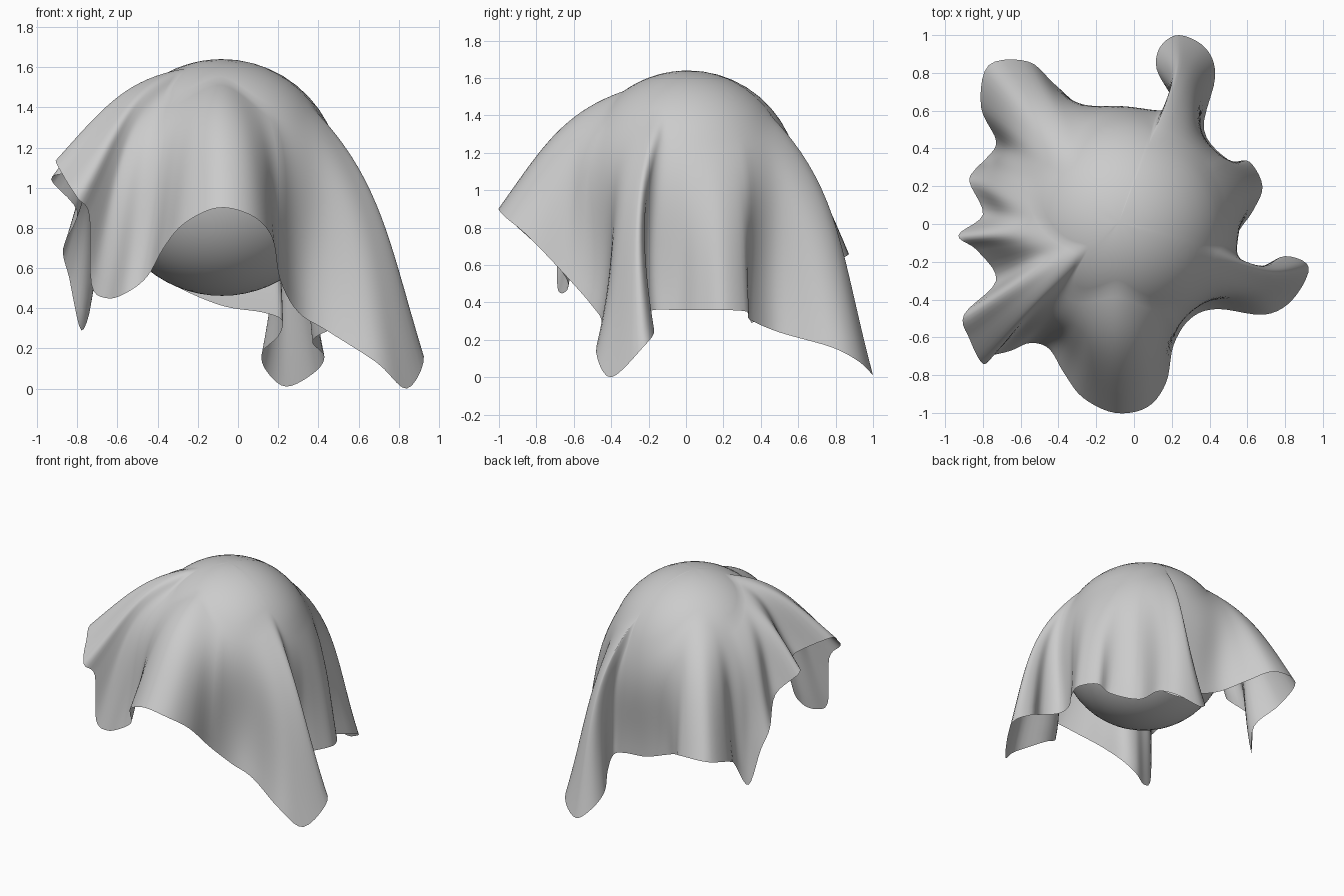
import bpy, bmesh, math
from mathutils import Vector

if "Cube" in bpy.data.objects:
    bpy.data.objects.remove(bpy.data.objects["Cube"])

C = Vector((-0.08, 0.01, 1.048))  # ball centre
R = 0.586
RC = R + 0.006                    # cloth rests just outside the ball

# Hem of the cloth, clockwise seen from above, starting at the right side
HEM = [
    (.50, .34, .31), (.61, .33, .35), (.68, .20, .36), (.63, .07, .36), (.55, -.05, .36),
    (.54, -.17, .36), (.66, -.23, .33), (.80, -.17, .25), (.925, -.23, .16), (.84, -.40, 0),
    (.69, -.48, .13), (.44, -.45, .29), (.30, -.50, .38), (.21, -.64, .54), (.17, -.84, .75),
    (.07, -.97, .86), (-.10, -1.0, .90), (-.27, -.92, .82), (-.37, -.79, .70), (-.45, -.66, .56),
    (-.55, -.63, .48), (-.65, -.67, .45), (-.73, -.69, .52), (-.74, -.69, .86), (-.80, -.74, .95),
    (-.87, -.61, 1.06), (-.90, -.48, 1.14), (-.73, -.30, 1.05), (-.83, -.14, 1.07), (-.93, -.06, 1.04),
    (-.80, .05, .88), (-.87, .22, .70), (-.84, .29, .55), (-.78, .35, .29), (-.73, .44, .46),
    (-.81, .62, .58), (-.77, .84, .65), (-.56, .86, .65), (-.42, .74, .58), (-.27, .62, .49),
    (-.07, .59, .41), (.12, .57, .38), (.22, .57, .34), (.20, .67, .26), (.12, .82, .18),
    (.14, .94, .09), (.24, 1.0, .01), (.38, .93, .08), (.43, .78, .16), (.37, .50, .24),
]
# Pinched folds: hem index at the middle, half width, axis start, axis direction
PINCH = [(8.3, 4.5, Vector((.5, -.30, 0)), Vector((1, -.05, 0)).normalized()),
         (45.8, 4.5, Vector((.28, .35, 0)), Vector((0, 1, 0)))]


def catmull(a, b, c, d, t):
    return 0.5 * (2 * b + (c - a) * t + (2 * a - 5 * b + 4 * c - d) * t * t
                  + (3 * b - a - 3 * c + d) * t ** 3)


def smooth(vals, passes):
    n = len(vals)
    for _ in range(passes):
        vals = [(vals[i - 1] + 2 * vals[i] + vals[(i + 1) % n]) / 4 for i in range(n)]
    return vals


# Resample the hem as a smooth closed curve
SUB = 5
pts = [Vector(p) for p in HEM]
n = len(pts)
hem = [catmull(pts[i - 1], pts[i], pts[(i + 1) % n], pts[(i + 2) % n], k / SUB)
       for i in range(n) for k in range(SUB)]
N = len(hem)

# Angle where each strand leaves the ball, smoothed so strands keep their order
ang = [math.atan2(p.y - C.y, p.x - C.x) for p in hem]
for i in range(1, N):
    while ang[i] - ang[i - 1] > math.pi:
        ang[i] -= math.tau
    while ang[i] - ang[i - 1] < -math.pi:
        ang[i] += math.tau
trend = [math.tau * i / N for i in range(N)]
dev = smooth([a + t for a, t in zip(ang, trend)], 110)
phi = [d - t for d, t in zip(dev, trend)]
for i in range(1, N):
    phi[i] = min(phi[i], phi[i - 1] - 0.002)

# Elevation where each strand leaves the ball, raised where the cloth spreads wide
elev, spread = [], []
for p in hem:
    q = p - C
    r = math.hypot(q.x, q.y)
    w = max(0, min(1, (r - 0.62) / 0.33))
    spread.append(w)
    elev.append(math.atan2(q.z, r) + math.acos(min(1, RC / q.length)) + 0.12 + 0.26 * w)
elev = smooth(elev, 160)
wide = smooth(spread, 120)
narrow = smooth(spread, 6)


def pinch(v, i, amount):
    for mid, half, start, axis in PINCH:
        x = abs((i / SUB - mid + n / 2) % n - n / 2) / half
        if x < 1:
            d = Vector((v.x, v.y, 0)) - start
            v = v - (d - axis * d.dot(axis)) * amount * (1 - x ** 4)
    return v


CAP, DROP = 9, 18
bm = bmesh.new()
apex = bm.verts.new(C + Vector((0, 0, RC)))
strands = []
for i, p in enumerate(hem):
    c, s = math.cos(phi[i]), math.sin(phi[i])
    e1 = elev[i]
    row = []
    for k in range(1, CAP + 1):
        e = math.pi / 2 + (e1 - math.pi / 2) * k / CAP
        row.append(C + RC * Vector((c * math.cos(e), s * math.cos(e), math.sin(e))))
    # Hanging part: Bezier from the ball to the hem, standing off on the folds
    t0 = row[-1]
    length = (p - t0).length
    tang = Vector((c * math.sin(e1), s * math.sin(e1), -math.cos(e1)))
    nrm = (t0 - C).normalized()
    b1 = pinch(t0 + tang * length * 0.37 + nrm * 0.11 * wide[i], i, 0.3)
    b2 = pinch(p + (t0 - p) * 0.42 + nrm * 0.08 * narrow[i], i, 0.6)
    for k in range(1, DROP + 1):
        t = k / DROP
        u = 1 - t
        v = t0 * u ** 3 + b1 * 3 * u * u * t + b2 * 3 * u * t * t + p * t ** 3
        d = v - C
        if d.length < RC:
            v = C + d.normalized() * RC
        row.append(v)
    strands.append([bm.verts.new(v) for v in row])

for i in range(N):
    a, b = strands[i], strands[(i + 1) % N]
    bm.faces.new((apex, b[0], a[0]))
    for k in range(len(a) - 1):
        bm.faces.new((a[k], b[k], b[k + 1], a[k + 1]))
bmesh.ops.recalc_face_normals(bm, faces=bm.faces)
if sum(f.normal.z for f in apex.link_faces) < 0:
    bmesh.ops.reverse_faces(bm, faces=bm.faces)

# Draped cloth
me = bpy.data.meshes.new("draped_cloth")
bm.to_mesh(me)
bm.free()
me.polygons.foreach_set("use_smooth", [True] * len(me.polygons))
cloth = bpy.data.objects.new("draped_cloth", me)
bpy.context.collection.objects.link(cloth)

# Ball underneath
bpy.ops.mesh.primitive_uv_sphere_add(segments=64, ring_count=32, radius=R, location=C)
ball = bpy.context.object
ball.name = "ball"
bpy.ops.object.shade_smooth()
